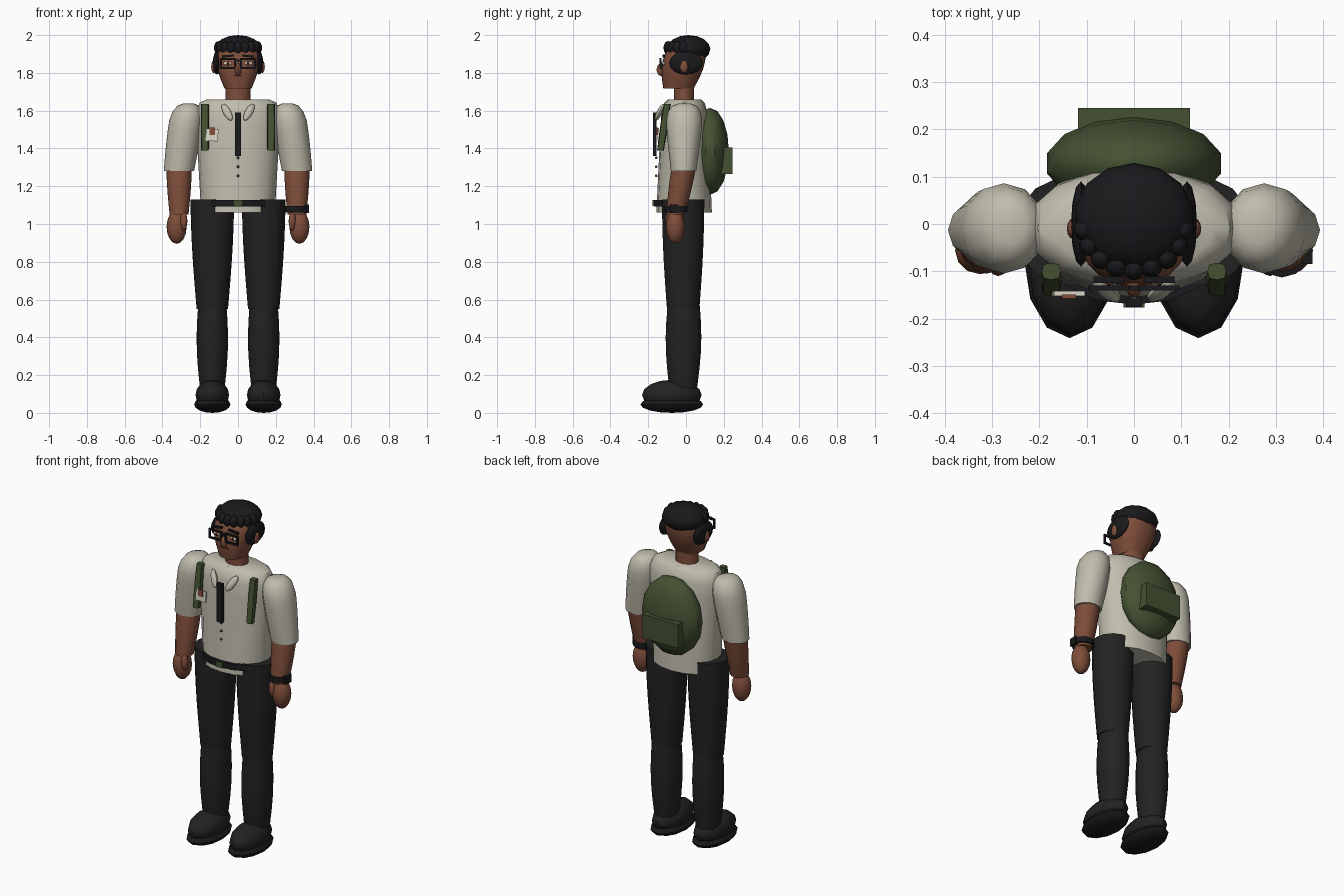
import bpy, bmesh
from math import sin, cos, pi, sqrt, radians
from mathutils import Matrix, Euler, Vector

cube = bpy.data.objects.get("Cube")
if cube:
    bpy.data.objects.remove(cube)


def colour(name, red, green, blue):
    material = bpy.data.materials.new(name)
    material.use_nodes = True
    material.diffuse_color = (red, green, blue, 1)
    shader = material.node_tree.nodes["Principled BSDF"]
    shader.inputs["Base Color"].default_value = (red, green, blue, 1)
    return material


skin = colour("brown skin", .21, .075, .042)
shirt = colour("warm grey shirt", .53, .51, .42)
cloth = colour("charcoal cloth", .016, .016, .017)
black = colour("black", .01, .01, .012)
olive = colour("olive canvas", .058, .082, .032)
cream = colour("cream", .72, .69, .6)
rust = colour("rust", .24, .075, .04)
dark_lip = colour("dark lip", .07, .02, .014)
button_grey = colour("button grey", .1, .1, .1)


def finish(name, mesh_data, material, paired):
    """Turn a bmesh into a shaded object, mirrored across the body if paired."""
    bmesh.ops.recalc_face_normals(mesh_data, faces=mesh_data.faces)
    mesh = bpy.data.meshes.new(name)
    mesh_data.to_mesh(mesh)
    mesh_data.free()
    mesh.materials.append(material)
    part = bpy.data.objects.new(name, mesh)
    bpy.context.collection.objects.link(part)
    bpy.ops.object.select_all(action="DESELECT")
    part.select_set(True)
    bpy.context.view_layer.objects.active = part
    bpy.ops.object.shade_smooth_by_angle(angle=radians(40))
    if paired:
        mirror = part.modifiers.new("Mirror", "MIRROR")
        mirror.use_mirror_merge = False


def ball(name, material, centre, radii, turn=(0, 0, 0), sides=12, paired=False):
    mesh_data = bmesh.new()
    placing = Matrix.LocRotScale(Vector(centre), Euler(turn), Vector(radii))
    bmesh.ops.create_uvsphere(mesh_data, u_segments=sides, v_segments=8, radius=1, matrix=placing)
    finish(name, mesh_data, material, paired)


def box(name, material, centre, size, turn=(0, 0, 0), paired=False):
    mesh_data = bmesh.new()
    placing = Matrix.LocRotScale(Vector(centre), Euler(turn), Vector(size))
    bmesh.ops.create_cube(mesh_data, size=1, matrix=placing)
    finish(name, mesh_data, material, paired)


def tube(name, material, low, high, low_radii, high_radii, bulge=0.0, dome=0.0, crown=1.0,
         square=2.0, sides=14, steps=9, paired=False):
    """Capped tube between two points; it can swell in the middle and round over at the top."""
    mesh_data = bmesh.new()
    low, high = Vector(low), Vector(high)
    low_radii, high_radii = Vector(low_radii), Vector(high_radii)
    loops = []
    for step in range(steps + 1):
        t = (1 - cos(pi * step / steps)) / 2
        centre = low.lerp(high, t)
        scale = 1 + bulge * sin(pi * t)
        if dome and t > 1 - dome:
            u = (t - 1 + dome) / dome
            scale *= crown + (1 - crown) * sqrt(max(0, 1 - u * u))
        width, depth = low_radii.lerp(high_radii, t) * scale
        loop = []
        for side in range(sides):
            c, s = cos(2 * pi * side / sides), sin(2 * pi * side / sides)
            reach = (abs(c) ** square + abs(s) ** square) ** (-1 / square)
            offset = Vector((width * c * reach, depth * s * reach, 0))
            loop.append(mesh_data.verts.new(centre + offset))
        loops.append(loop)
    for lower, upper in zip(loops, loops[1:]):
        for i in range(sides):
            mesh_data.faces.new((lower[i - 1], lower[i], upper[i], upper[i - 1]))
    mesh_data.faces.new(loops[0])
    mesh_data.faces.new(loops[-1])
    finish(name, mesh_data, material, paired)


# Torso, neck and head
tube("shirt_body", shirt, low=(0, -.01, 1.06), high=(0, -.008, 1.66), low_radii=(.195, .147),
     high_radii=(.23, .12), dome=.15, crown=.72, square=2.2, sides=16)
tube("neck", skin, low=(0, -.01, 1.63), high=(0, -.01, 1.76), low_radii=(.066, .055),
     high_radii=(.066, .055), steps=1)
tube("head", skin, low=(0, -.04, 1.717), high=(0, .01, 1.97), low_radii=(.072, .08),
     high_radii=(.1, .09), bulge=.32, dome=.3, crown=.6, square=2.5, sides=20)

# Hair: cap, fringe clumps along the brow, and rounded sides
ball("hair_cap", black, centre=(0, .014, 1.926), radii=(.127, .115, .074), sides=14)
for clump in range(-4, 5):
    angle = radians(20 * clump)
    ball("fringe_clump", black, centre=(.106 * sin(angle), .005 - .1 * cos(angle), 1.932),
         radii=(.024, .024, .036), sides=10)
ball("hair_sides", black, centre=(.112, 0, 1.853), radii=(.021, .09, .062), paired=True)

# Face
ball("ears", skin, centre=(.128, -.01, 1.833), radii=(.014, .022, .034), paired=True)
ball("nose", skin, centre=(0, -.128, 1.817), radii=(.018, .028, .034), sides=10)
box("mouth", dark_lip, centre=(0, -.126, 1.785), size=(.05, .01, .007))
eye_x, eye_z = .053, 1.85
ball("eyes", cream, centre=(eye_x, -.116, eye_z), radii=(.025, .01, .011), paired=True)
ball("irises", rust, centre=(eye_x, -.123, eye_z), radii=(.01, .006, .01), paired=True)
ball("pupils", black, centre=(eye_x, -.128, eye_z), radii=(.005, .003, .005), paired=True)
box("eyebrows", black, centre=(eye_x, -.118, 1.889), size=(.065, .014, .011),
    turn=(0, .1, 0), paired=True)

# Glasses
rim_y = -.135
box("glasses_bridge", black, centre=(0, rim_y, 1.865), size=(.03, .01, .01))
for way in (-1, 1):
    box("glasses_bars", black, centre=(eye_x, rim_y, eye_z + way * .024), size=(.085, .01, .01),
        paired=True)
    box("glasses_ends", black, centre=(eye_x + way * .038, rim_y, eye_z), size=(.01, .01, .05),
        paired=True)

# Collar, tie, buttons and badge
ball("collar_wings", shirt, centre=(.058, -.14, 1.592), radii=(.021, .015, .053),
     turn=(-.4, .5, 0), sides=10, paired=True)
box("tie", black, centre=(0, -.166, 1.475), size=(.034, .018, .23))
for button in range(3):
    ball("button", button_grey, centre=(0, -.157, 1.255 + button * .048), radii=(.007,) * 3, sides=8)
box("badge_card", cream, centre=(-.138, -.147, 1.472), size=(.066, .01, .066), turn=(0, .06, 0))
box("badge_patch", rust, centre=(-.137, -.153, 1.49), size=(.03, .008, .04))

# Belt
tube("belt", black, low=(0, -.03, 1.093), high=(0, -.03, 1.128), low_radii=(.195, .14),
     high_radii=(.195, .14), square=2.2, sides=16, steps=1)
box("belt_buckle", olive, centre=(0, -.169, 1.11), size=(.045, .015, .032))

# Backpack
ball("backpack", olive, centre=(0, .128, 1.385), radii=(.188, .099, .23), sides=14)
box("backpack_pocket", olive, centre=(0, .215, 1.335), size=(.236, .06, .14))
tube("backpack_straps", olive, low=(.175, -.135, 1.39), high=(.175, -.1, 1.635),
     low_radii=(.02, .018), high_radii=(.02, .018), bulge=.1, square=3, sides=8, paired=True)

# Arms
tube("sleeves", shirt, low=(.313, -.013, 1.28), high=(.262, -.008, 1.637), low_radii=(.08, .067),
     high_radii=(.088, .1), bulge=.06, dome=.28, crown=.35, sides=12, paired=True)
tube("forearms", skin, low=(.312, -.055, 1.05), high=(.312, -.01, 1.31), low_radii=(.05, .05),
     high_radii=(.068, .065), bulge=.05, sides=12, paired=True)
ball("hands", skin, centre=(.325, -.056, .985), radii=(.053, .05, .09), paired=True)
ball("thumbs", skin, centre=(.287, -.088, 1.015), radii=(.02, .022, .05), sides=10, paired=True)

# Wristwatch on the left arm
tube("watch_strap", black, low=(.312, -.052, 1.062), high=(.312, -.052, 1.095),
     low_radii=(.061, .061), high_radii=(.061, .061), sides=12, steps=1)
box("watch_face", black, centre=(.366, -.062, 1.08), size=(.022, .045, .045))

# Legs and shoes
leg_x = .136
tube("thighs", cloth, low=(leg_x, -.015, .55), high=(leg_x, -.015, 1.13), low_radii=(.083, .088),
     high_radii=(.116, .115), bulge=.06, paired=True)
tube("lower_legs", cloth, low=(leg_x, -.015, .12), high=(leg_x, -.012, .6), low_radii=(.064, .074),
     high_radii=(.072, .084), bulge=.22, paired=True)
ball("shoes", cloth, centre=(leg_x, -.075, .095), radii=(.089, .158, .08), paired=True)
ball("shoe_soles", black, centre=(leg_x, -.075, .045), radii=(.096, .166, .045), paired=True)
